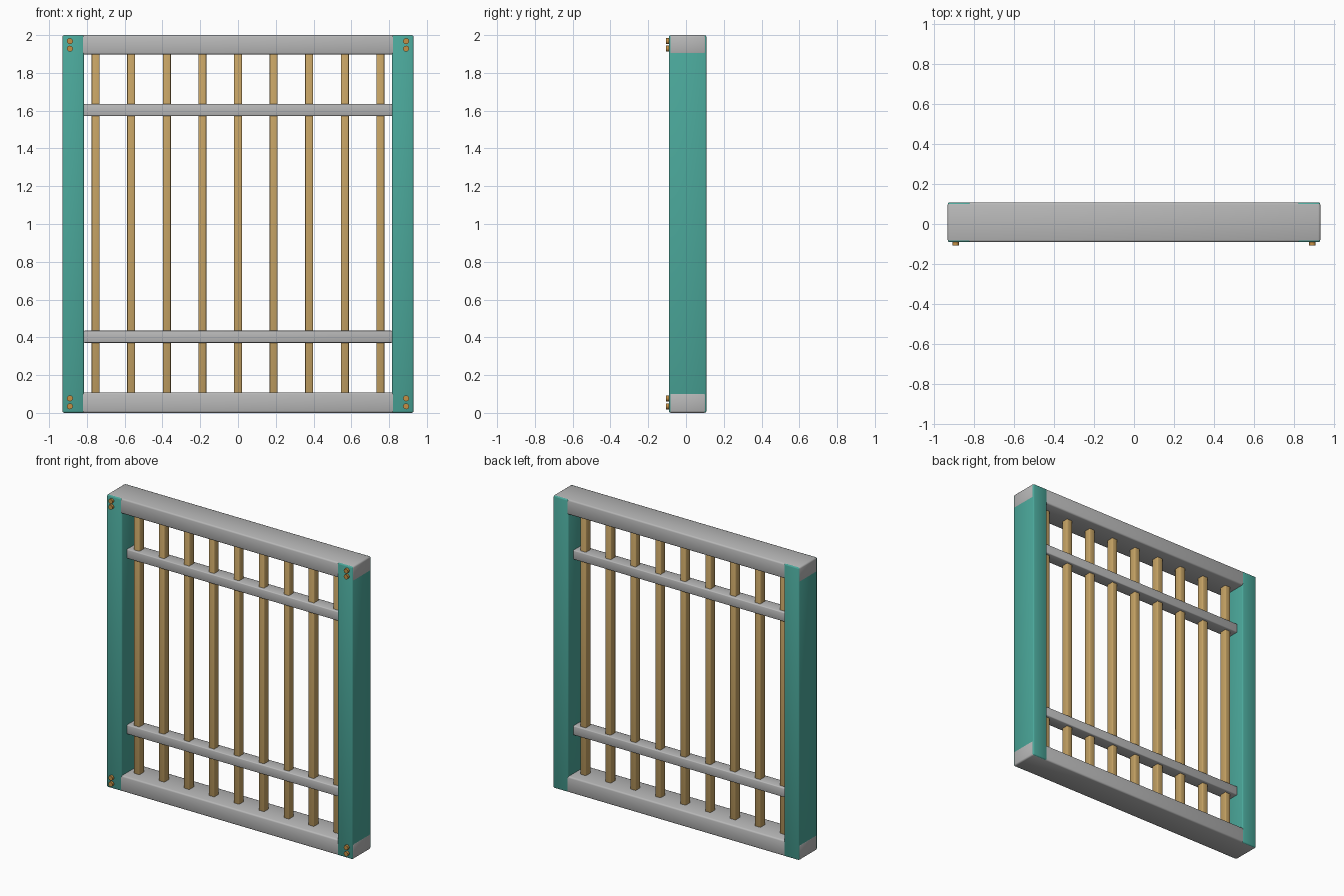
import bpy, math

if "Cube" in bpy.data.objects:
    bpy.data.objects.remove(bpy.data.objects["Cube"])


def material(name, rgb):
    m = bpy.data.materials.new(name)
    m.diffuse_color = (*rgb, 1)
    m.use_nodes = True
    m.node_tree.nodes["Principled BSDF"].inputs["Base Color"].default_value = m.diffuse_color
    return m


TEAL = material("teal_paint", (0.07, 0.39, 0.325))
GREY = material("grey_paint", (0.48, 0.48, 0.48))
WOOD = material("tan_bars", (0.57, 0.37, 0.13))
BOLT = material("bronze_bolts", (0.56, 0.28, 0.06))


def box(name, x, y, z, mat, bevel):
    """Softened box given as (min, max) ranges on each axis."""
    bpy.ops.mesh.primitive_cube_add(
        size=1, location=[(a + b) / 2 for a, b in (x, y, z)])
    ob = bpy.context.object
    ob.name = name
    ob.scale = [b - a for a, b in (x, y, z)]
    bpy.ops.object.transform_apply(location=False, rotation=False, scale=True)
    ob.data.materials.append(mat)
    mod = ob.modifiers.new("soft_edges", 'BEVEL')
    mod.width = bevel
    mod.segments = 2
    bpy.ops.object.shade_smooth()
    return ob


HALF = 0.93
FRONT, BACK = -0.09, 0.107
MID = (FRONT + BACK) / 2
INNER = 0.815

# Side posts, a hair proud of the rails at front and back
for side, label in ((-1, "left"), (1, "right")):
    x = sorted((side * INNER, side * (HALF - 0.001)))
    box(label + "_post", x, (FRONT - 0.001, BACK + 0.001), (0.001, 1.999), TEAL, 0.008)

# Top and bottom rails
box("bottom_rail", (-HALF, HALF), (FRONT, BACK), (0, 0.108), GREY, 0.01)
box("top_rail", (-HALF, HALF), (FRONT, BACK), (1.897, 2), GREY, 0.01)

# Thin cross rails between the posts
for z, label in ((0.403, "lower"), (1.603, "upper")):
    box(label + "_cross_rail", (-INNER - 0.003, INNER + 0.003),
        (MID - 0.045, MID + 0.045), (z - 0.032, z + 0.032), GREY, 0.006)

# Upright bars
for i in range(9):
    x = (i - 4) * 0.1885
    box(f"bar_{i + 1}", (x - 0.021, x + 0.021),
        (MID - 0.026, MID + 0.026), (0.09, 1.91), WOOD, 0.005)

# Bolt heads, a pair at each corner
for x in (-0.89, 0.89):
    for z in (0.035, 0.077, 1.928, 1.968):
        bpy.ops.mesh.primitive_cylinder_add(
            vertices=12, radius=0.016, depth=0.03,
            location=(x, FRONT - 0.002, z), rotation=(math.pi / 2, 0, 0))
        ob = bpy.context.object
        ob.name = "bolt_head"
        ob.data.materials.append(BOLT)
        bpy.ops.object.shade_smooth_by_angle(angle=math.radians(40))
